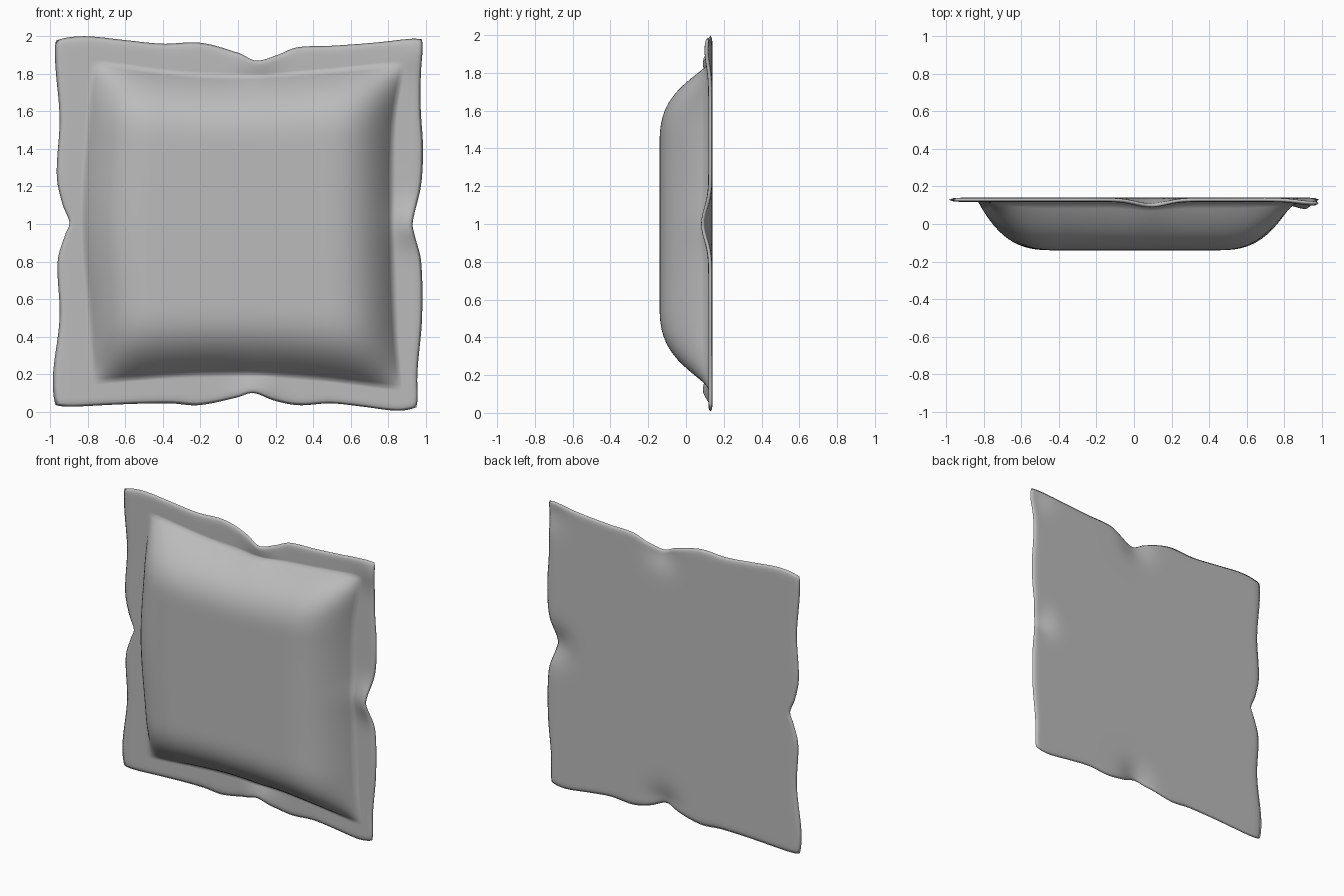
import bpy, bmesh, math

cube = bpy.data.objects.get("Cube")
if cube:
    bpy.data.objects.remove(cube)

HALF = 50          # grid steps from centre to rim
SEAM = 0.82        # ring where the padding meets the flange
BACK, THICK, PUFF = 0.14, 0.022, 0.258


def curve(points):
    """Smooth interpolating function through (position, value) points."""
    def tangent(i):
        a, b = points[max(i - 1, 0)], points[min(i + 1, len(points) - 1)]
        return (b[1] - a[1]) / (b[0] - a[0])

    def value(p):
        p = min(max(p, points[0][0]), points[-1][0])
        i = 0
        while i < len(points) - 2 and p > points[i + 1][0]:
            i += 1
        (p0, v0), (p1, v1) = points[i], points[i + 1]
        w = p1 - p0
        t = (p - p0) / w
        s = t * t * (3 - 2 * t)
        return (v0 + (v1 - v0) * s + w * t * (1 - t) ** 2 * tangent(i)
                - w * t * t * (1 - t) * tangent(i + 1))
    return value


def outline(left, right, bottom, top):
    """Map the unit square into the area inside four wavy edges."""
    l, r, b, t = map(curve, (left, right, bottom, top))

    def place(u, v):
        x, z = u * 0.97, 1 + v * 0.98
        return (l(z) + (r(z) - l(z)) * (u + 1) / 2,
                b(x) + (t(x) - b(x)) * (v + 1) / 2)
    return place


# Wavy flange rim with a pinch in each side
rim = outline(
    [(0.02, -.985), (.2, -.985), (.5, -.95), (.8, -.96), (.94, -.92), (1, -.897),
     (1.1, -.935), (1.25, -.965), (1.55, -.95), (1.8, -.97), (1.98, -.985)],
    [(0.02, .965), (.2, .955), (.5, .98), (.8, .975), (.94, .94), (1, .93),
     (1.2, .975), (1.4, .985), (1.6, .973), (1.8, .975), (1.98, .995)],
    [(-.97, .02), (-.6, .04), (-.35, .045), (-.2, .035), (0, .075), (.09, .1),
     (.2, .06), (.33, .035), (.5, .045), (.65, .03), (.85, .005), (.97, .01)],
    [(-.97, 1.99), (-.8, 2), (-.6, 1.98), (-.4, 1.96), (-.2, 1.965), (0, 1.91),
     (.09, 1.87), (.2, 1.9), (.3, 1.94), (.5, 1.95), (.75, 1.97), (.97, 2)])

# Seam around the padding, pulled out at the corners
seam = outline(
    [(0.02, -.77), (.4, -.79), (1, -.83), (1.6, -.8), (1.98, -.77)],
    [(0.02, .87), (.4, .84), (1, .825), (1.6, .83), (1.98, .885)],
    [(-.97, .155), (-.4, .195), (0, .2), (.4, .18), (.97, .12)],
    [(-.97, 1.865), (-.4, 1.8), (0, 1.79), (.4, 1.81), (.97, 1.86)])

# Folds where the flange leans forward: x, z, depth
FOLDS = [(.93, 1, .04), (.09, 1.87, .03), (.09, .1, .03), (.96, 1.92, .02)]


def swell(a):
    d = (1 - abs(a)) * 0.83
    return 1 - max(0, 1 - d / 0.42) ** 3


def surface(i, j, front):
    u, v = i / HALF, j / HALF
    r = max(abs(u), abs(v))
    puff, thick = 0, THICK
    if r <= SEAM:
        a, b = u / SEAM, v / SEAM
        x, z = seam(a, b)
        puff = PUFF * swell(a) * swell(b)
    else:
        a, b = u / r, v / r
        x0, z0 = seam(a, b)
        x1, z1 = rim(a * (1 - .015 * abs(b) ** 24), b * (1 - .015 * abs(a) ** 24))
        k = (r - SEAM) / (1 - SEAM)
        x, z = x0 + (x1 - x0) * k, z0 + (z1 - z0) * k
        edge = max(0, (r - 0.94) / 0.06)
        thick *= math.sqrt(max(0, 1 - edge * edge))
    fold = sum(d * math.exp(-((x - fx) ** 2 + (z - fz) ** 2) / .013)
               for fx, fz, d in FOLDS)
    y = BACK - THICK / 2 - fold
    y += -thick / 2 - puff if front else thick / 2
    return x, y, z


# Front and back sheets share the rim vertices
bm = bmesh.new()
steps = range(-HALF, HALF + 1)
front = {(i, j): bm.verts.new(surface(i, j, True)) for i in steps for j in steps}
back = {(i, j): front[i, j] if max(abs(i), abs(j)) == HALF
        else bm.verts.new(surface(i, j, False)) for i in steps for j in steps}
for sheet in (front, back):
    for i in steps[:-1]:
        for j in steps[:-1]:
            quad = [sheet[i, j], sheet[i + 1, j], sheet[i + 1, j + 1], sheet[i, j + 1]]
            bm.faces.new(quad if sheet is front else quad[::-1])
mesh = bpy.data.meshes.new("cushion")
bm.to_mesh(mesh)
bm.free()
mesh.shade_smooth()
cushion = bpy.data.objects.new("cushion", mesh)
bpy.context.collection.objects.link(cushion)

# Plain grey fabric
fabric = bpy.data.materials.new("grey_fabric")
fabric.use_nodes = True
grey = (0.5, 0.5, 0.5, 1)
fabric.diffuse_color = grey
fabric.node_tree.nodes["Principled BSDF"].inputs["Base Color"].default_value = grey
mesh.materials.append(fabric)
